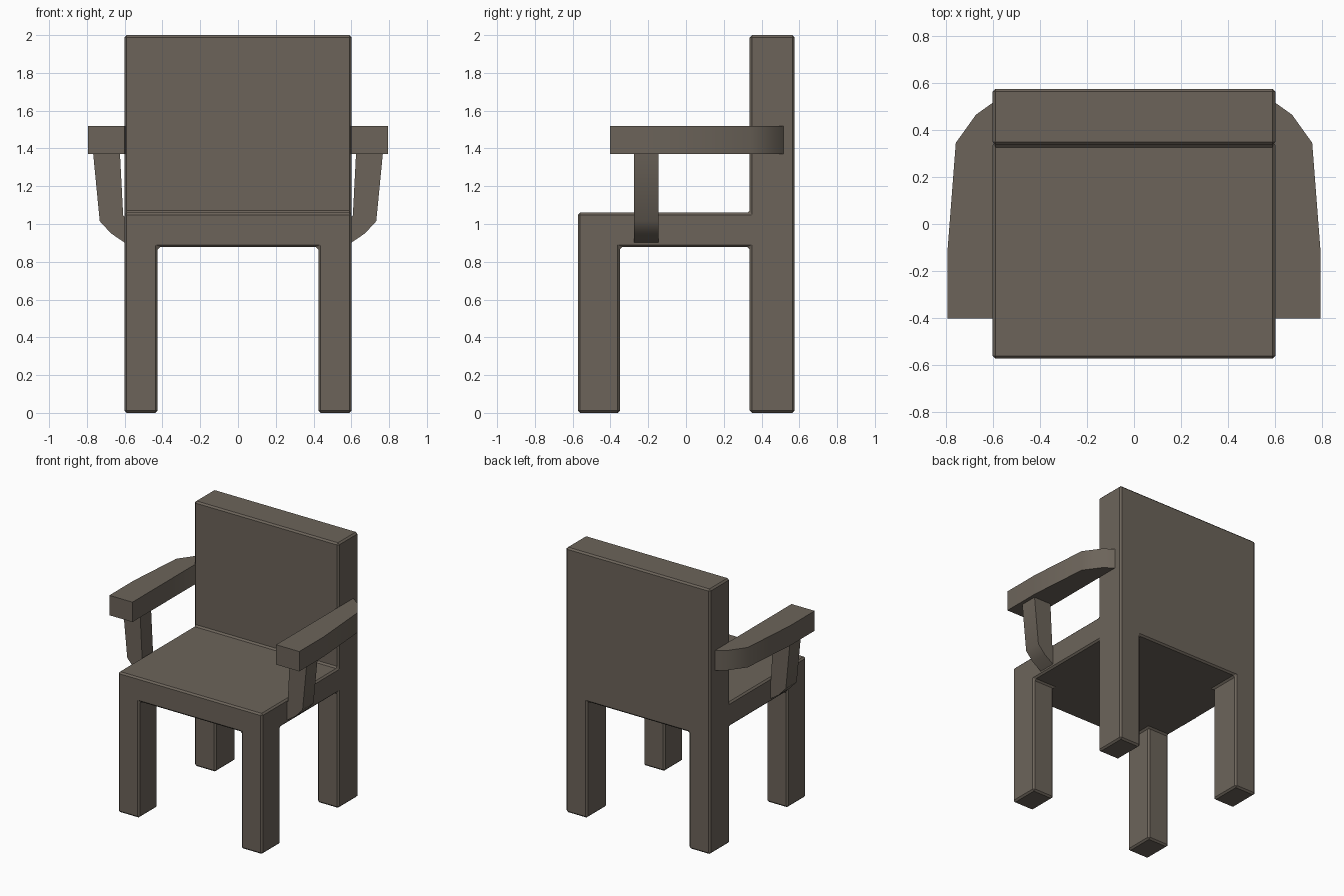
import bpy, bmesh
from math import radians

if "Cube" in bpy.data.objects:
    bpy.data.objects.remove(bpy.data.objects["Cube"])

# Dark grey-brown used on every part
brown = bpy.data.materials.new("brown_wood")
brown.diffuse_color = (0.150, 0.127, 0.102, 1.0)
brown.use_nodes = True
brown.node_tree.nodes["Principled BSDF"].inputs["Base Color"].default_value = brown.diffuse_color


def add_object(name, bm):
    bmesh.ops.recalc_face_normals(bm, faces=bm.faces[:])
    mesh = bpy.data.meshes.new(name)
    bm.to_mesh(mesh)
    bm.free()
    mesh.materials.append(brown)
    obj = bpy.data.objects.new(name, mesh)
    bpy.context.collection.objects.link(obj)
    return obj


def smooth(obj):
    bpy.ops.object.select_all(action='DESELECT')
    bpy.context.view_layer.objects.active = obj
    obj.select_set(True)
    bpy.ops.object.shade_smooth_by_angle(angle=radians(40))


def mirrored_prism(name, outline, to_3d, low, high):
    """Extrude a flat outline from low to high and mirror it across x."""
    bm = bmesh.new()
    face = bm.faces.new([bm.verts.new(to_3d(a, b, low)) for a, b in outline])
    new = bmesh.ops.extrude_face_region(bm, geom=[face])["geom"]
    top = [v for v in new if isinstance(v, bmesh.types.BMVert)]
    bmesh.ops.translate(bm, verts=top, vec=to_3d(0, 0, high - low))
    obj = add_object(name, bm)
    obj.modifiers.new("Mirror", 'MIRROR').use_axis[0] = True
    smooth(obj)


# Chair frame: legs, seat and back as one shell of filled grid cells
xs = [-0.602, -0.425, 0.425, 0.602]
ys = [-0.573, -0.35, 0.337, 0.575]
zs = [0.0, 0.878, 1.06, 2.0]


def filled(i, j, k):
    if not all(0 <= n <= 2 for n in (i, j, k)):
        return False
    if k == 0:
        return i != 1 and j != 1      # four legs
    return k == 1 or j == 2           # seat layer, then backrest


bm = bmesh.new()
cells = [(i, j, k) for i in range(3) for j in range(3) for k in range(3)
         if filled(i, j, k)]
for cell in cells:
    for axis in range(3):
        for side in (0, 1):
            near = list(cell)
            near[axis] += 2 * side - 1
            if filled(*near):
                continue
            u, w = [a for a in range(3) if a != axis]
            corners = []
            for du, dw in ((0, 0), (1, 0), (1, 1), (0, 1)):
                n = list(cell)
                n[axis] += side
                n[u] += du
                n[w] += dw
                corners.append(bm.verts.new((xs[n[0]], ys[n[1]], zs[n[2]])))
            bm.faces.new(corners)
bmesh.ops.remove_doubles(bm, verts=bm.verts[:], dist=0.0001)
bmesh.ops.recalc_face_normals(bm, faces=bm.faces[:])
bmesh.ops.dissolve_limit(bm, angle_limit=0.01, verts=bm.verts[:], edges=bm.edges[:])
frame = add_object("chair_frame", bm)
bevel = frame.modifiers.new("Bevel", 'BEVEL')
bevel.width = 0.012
bevel.segments = 1
bevel.limit_method = 'ANGLE'

# Armrests: plan outline (x, y), bending in to the sides of the back
mirrored_prism(
    "armrest",
    [(0.60, -0.402), (0.793, -0.402), (0.793, -0.11), (0.758, 0.345),
     (0.672, 0.465), (0.595, 0.52), (0.58, 0.50), (0.58, 0.36), (0.60, 0.335)],
    lambda a, b, h: (a, b, h), 1.37, 1.52)

# Armrest supports: front outline (x, z), curving in to the seat sides
mirrored_prism(
    "armrest_support",
    [(0.625, 1.375), (0.767, 1.375), (0.732, 1.015), (0.672, 0.95),
     (0.59, 0.895), (0.59, 1.03), (0.608, 1.045)],
    lambda a, b, h: (a, h, b), -0.275, -0.145)
